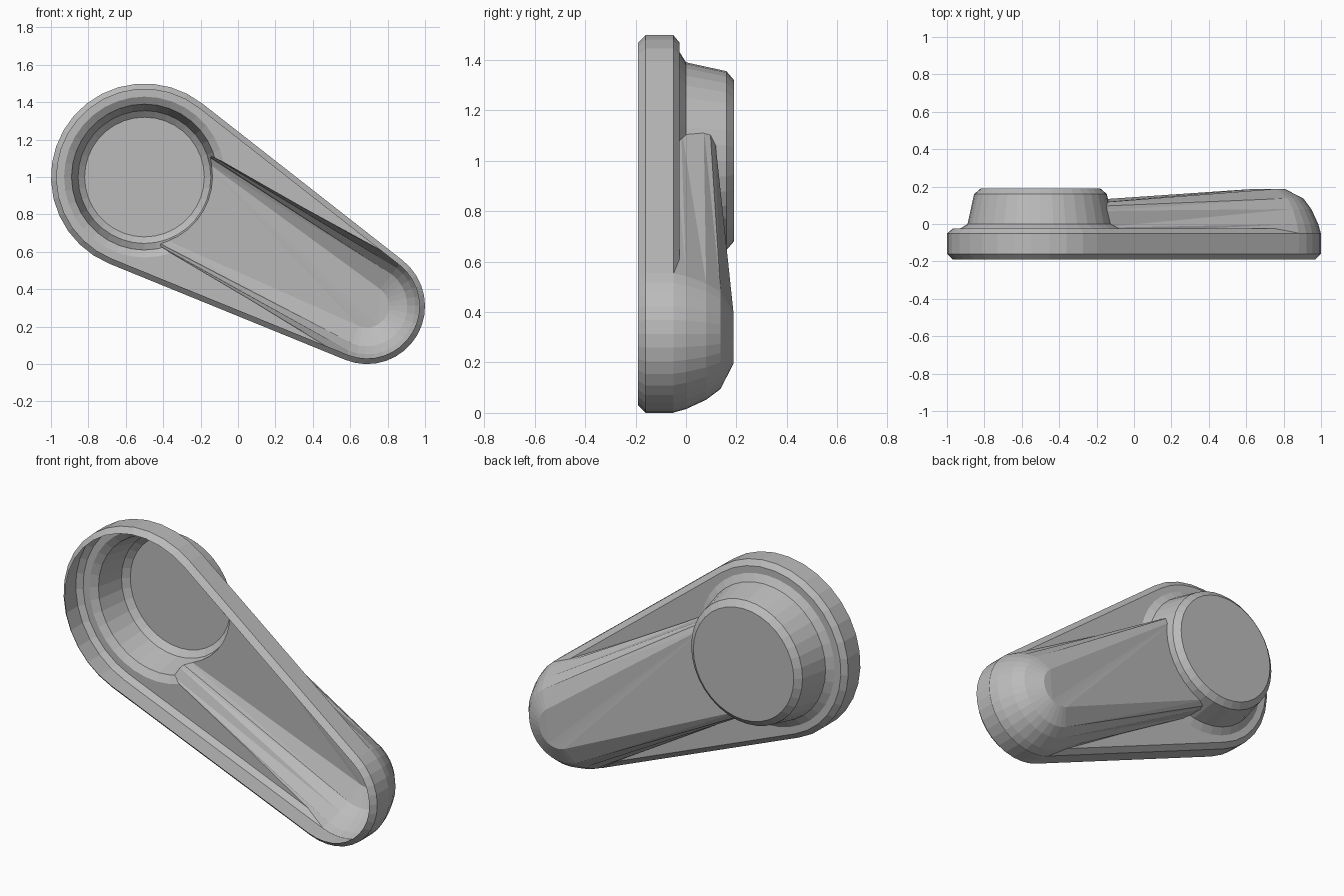
import bpy, bmesh, math

if "Cube" in bpy.data.objects:
    bpy.data.objects.remove(bpy.data.objects["Cube"])

# Layout: large round end, small round end, local axis u runs between them
BIG, SMALL = (-0.5, 1.0), (0.69, 0.31)
R, r = 0.5, 0.31
D = math.hypot(SMALL[0] - BIG[0], SMALL[1] - BIG[1])
UX, UZ = (SMALL[0] - BIG[0]) / D, (SMALL[1] - BIG[1]) / D
PHI = math.acos((R - r) / D)

grey = bpy.data.materials.new("plain grey")
grey.diffuse_color = (0.5, 0.5, 0.5, 1)
grey.use_nodes = True
grey.node_tree.nodes["Principled BSDF"].inputs["Base Color"].default_value = grey.diffuse_color


def place(u, v, y):
    return (BIG[0] + u * UX - v * UZ, y, BIG[1] + u * UZ + v * UX)


def arc(u, rad, a0, a1, n):
    return [(u + rad * math.cos(a0 + (a1 - a0) * i / n),
             rad * math.sin(a0 + (a1 - a0) * i / n)) for i in range(n + 1)]


def loft(name, rings, triangulate=False):
    """Closed solid through rings of (u, v, y) points."""
    bm = bmesh.new()
    loops = [[bm.verts.new(place(*p)) for p in ring] for ring in rings]
    for a, b in zip(loops, loops[1:]):
        for i in range(len(a)):
            j = (i + 1) % len(a)
            bm.faces.new((a[i], a[j], b[j], b[i]))
    bm.faces.new(loops[0])
    bm.faces.new(loops[-1])
    if triangulate:
        bmesh.ops.triangulate(bm, faces=bm.faces[:])
    bmesh.ops.recalc_face_normals(bm, faces=bm.faces[:])
    me = bpy.data.meshes.new(name)
    bm.to_mesh(me)
    bm.free()
    me.materials.append(grey)
    ob = bpy.data.objects.new(name, me)
    bpy.context.collection.objects.link(ob)
    return ob


# Base: teardrop outline with bevelled edges
base = []
for inset, y in ((0.03, -0.19), (0, -0.16), (0, -0.05), (0.03, -0.025)):
    outline = (arc(0, R - inset, PHI, 2 * math.pi - PHI, 18)
               + arc(D, r - inset, -PHI, PHI, 16))
    base.append([(u, v, y) for u, v in outline])
shell = loft("cover_shell", base)

# Round cup at the large end
cup = loft("cup", [[(u, v, y) for u, v in arc(0, rad, 0, 2 * math.pi, 36)[:-1]]
                   for rad, y in ((0.446, -0.035), (0.39, 0), (0.355, 0.16), (0.32, 0.19))])

# Arm bulge: half width and height at the cup, radius and height at the tip
U0 = 0.2
arm_rings = []
for w, y0, rad, y1 in ((0.26, -0.1, 0.28, -0.1), (0.275, -0.05, 0.309, -0.05),
                       (0.28, -0.02, 0.295, 0.0), (0.275, 0.07, 0.258, 0.08),
                       (0.268, 0.095, 0.215, 0.137), (0.24, 0.113, 0.115, 0.188)):
    ring = [(U0, w, y0), (U0, -w, y0)]
    ring += [(u, v, y1) for u, v in arc(D, rad, -PHI, PHI, 16)]
    arm_rings.append(ring)
arm = loft("arm_bulge", arm_rings, True)

# Fuse the parts into one skin
for part in (cup, arm):
    mod = shell.modifiers.new("fuse", 'BOOLEAN')
    mod.operation = 'UNION'
    mod.solver = 'EXACT'
    mod.object = part
bpy.context.view_layer.update()
deps = bpy.context.evaluated_depsgraph_get()
fused = bpy.data.meshes.new_from_object(shell.evaluated_get(deps))
shell.modifiers.clear()
shell.data = fused
for part in (cup, arm):
    bpy.data.objects.remove(part)

# Open the front so the hollow inside shows
bm = bmesh.new()
bm.from_mesh(fused)
front = [f for f in bm.faces if all(v.co.y < -0.189 for v in f.verts)]
bmesh.ops.delete(bm, geom=front, context='FACES')
for f in bm.faces:
    f.smooth = False
    f.material_index = 0
bm.to_mesh(fused)
bm.free()
fused.materials.clear()
fused.materials.append(grey)
